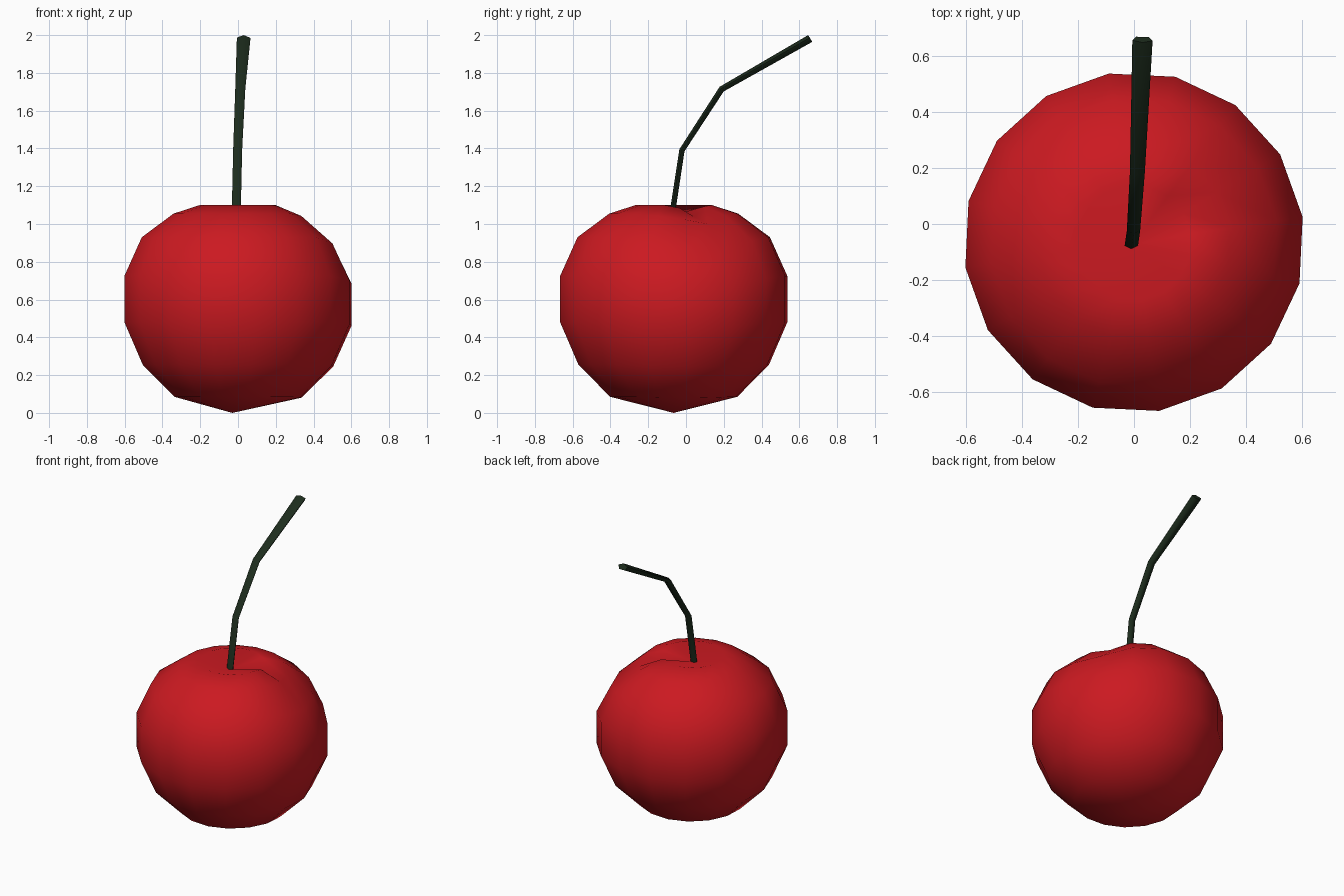
import bpy, bmesh, math
from mathutils import Vector

if "Cube" in bpy.data.objects:
    bpy.data.objects.remove(bpy.data.objects["Cube"])


def material(name, color):
    m = bpy.data.materials.new(name)
    m.diffuse_color = color
    m.use_nodes = True
    m.node_tree.nodes["Principled BSDF"].inputs["Base Color"].default_value = m.diffuse_color
    return m


def finish(bm, name, mat, angle):
    bmesh.ops.recalc_face_normals(bm, faces=bm.faces[:])
    me = bpy.data.meshes.new(name)
    bm.to_mesh(me)
    bm.free()
    ob = bpy.data.objects.new(name, me)
    bpy.context.collection.objects.link(ob)
    me.materials.append(mat)
    bpy.ops.object.select_all(action='DESELECT')
    ob.select_set(True)
    bpy.context.view_layer.objects.active = ob
    bpy.ops.object.shade_smooth_by_angle(angle=math.radians(angle))
    return ob


def bridge(bm, a, b):
    n = len(a)
    for i in range(n):
        j = (i + 1) % n
        bm.faces.new((a[i], a[j], b[j], b[i]))


# Fruit: 16-sided lathe with a dimpled top and a shallow seam on one side
SIDES = 16
CY = -0.065
# radius, height, seam depth
profile = [(0.34, 0.085, 0.005), (0.51, 0.255, 0.01), (0.608, 0.48, 0.02),
           (0.608, 0.725, 0.045), (0.515, 0.93, 0.065), (0.345, 1.055, 0.06),
           (0.205, 1.10, 0.06)]
seam_weight = {15: 0.5, 0: 0.9, 1: 1.0, 2: 0.3}
rim_weight = {0: 0.25, 1: 1.0, 2: 0.1}

bm = bmesh.new()
rings = []
for k, (r, z, d) in enumerate(profile):
    weights = rim_weight if k == len(profile) - 1 else seam_weight
    if k == 5:
        weights = {15: 0.2, 0: 0.5, 1: 0.9, 2: 0.2}
    ring = []
    for i in range(SIDES):
        a = math.radians(8.5) + math.tau * i / SIDES
        ring.append(bm.verts.new((r * math.cos(a), CY + r * math.sin(a),
                                  z - d * weights.get(i, 0))))
    rings.append(ring)
for a, b in zip(rings, rings[1:]):
    bridge(bm, a, b)
bottom = bm.verts.new((-0.03, CY, 0))
top = bm.verts.new((-0.01, CY - 0.01, 1.045))
for i in range(SIDES):
    j = (i + 1) % SIDES
    bm.faces.new((bottom, rings[0][j], rings[0][i]))
    bm.faces.new((top, rings[-1][i], rings[-1][j]))
finish(bm, "cherry_fruit", material("fruit_red", (0.6, 0.01, 0.015, 1)), 80)

# Stem: tapered five-sided sweep along a bent path
path = [Vector(p) for p in ((-0.01, -0.075, 1.03), (-0.002, -0.02, 1.39),
                            (0.012, 0.19, 1.713), (0.03, 0.658, 1.98))]
half_width = [0.025, 0.025, 0.028, 0.038]
half_thick = [0.016, 0.016, 0.018, 0.023]
bm = bmesh.new()
rings = []
for k, p in enumerate(path):
    before = (p - path[k - 1]).normalized() if k else Vector()
    after = (path[k + 1] - p).normalized() if k < len(path) - 1 else Vector()
    t = (before + after).normalized()
    up = Vector((1, 0, 0)).cross(t).normalized()
    side = t.cross(up)
    rings.append([bm.verts.new(p + side * half_width[k] * math.cos(a)
                               + up * half_thick[k] * math.sin(a))
                  for a in (0.3 + math.tau * i / 5 for i in range(5))])
for a, b in zip(rings, rings[1:]):
    bridge(bm, a, b)
bm.faces.new(rings[0])
bm.faces.new(rings[-1])
finish(bm, "stem", material("stem_green", (0.012, 0.025, 0.012, 1)), 80)
